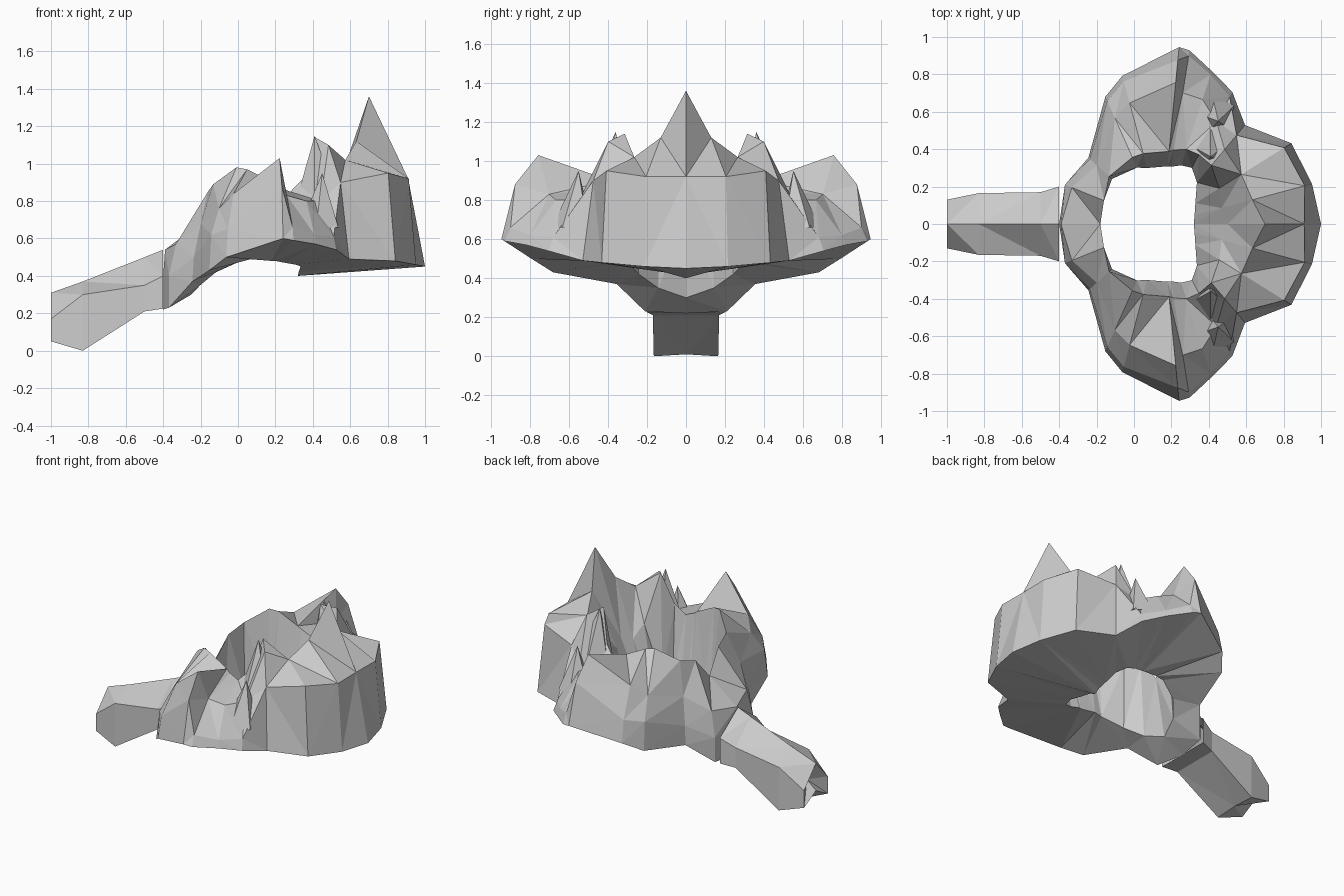
import bpy, bmesh, math
from mathutils import Vector

if "Cube" in bpy.data.objects:
    bpy.data.objects.remove(bpy.data.objects["Cube"])


def finish(name, bm, mirror=False):
    bmesh.ops.recalc_face_normals(bm, faces=bm.faces)
    mesh = bpy.data.meshes.new(name)
    bm.to_mesh(mesh)
    bm.free()
    ob = bpy.data.objects.new(name, mesh)
    bpy.context.collection.objects.link(ob)
    if mirror:
        m = ob.modifiers.new("mirror", 'MIRROR')
        m.use_axis = (False, True, False)
        m.use_clip = True
    return ob


def loft(name, sections, mirror=False, dent=None):
    """Skin closed cross-sections with flat triangles; dent hollows the start."""
    bm = bmesh.new()
    rows = [[bm.verts.new(p) for p in s] for s in sections]
    n = len(rows[0])
    for a, b in zip(rows, rows[1:]):
        for i in range(n):
            j = (i + 1) % n
            bm.faces.new((a[i], a[j], b[j], b[i]))
    if dent:
        mid = bm.verts.new(dent)
        for i in range(n):
            bm.faces.new((rows[0][i], rows[0][(i + 1) % n], mid))
    bmesh.ops.triangulate(bm, faces=bm.faces, quad_method='SHORT_EDGE')
    return finish(name, bm, mirror)


# craggy ring: angle, then radius/height of inner bottom, outer bottom,
# outer side, outer top and inner top
ring = [
    (0,   .17, .40, .85, .45, .76, .92, .55, 1.36, .35, .78),
    (15,  .18, .42, .83, .46, .79, .92, .50, 1.12, .33, .75),
    (32,  .21, .43, .815, .48, .77, .95, .50, 1.02, .36, .82),
    (50,  .29, .45, .69, .49, .62, .90, .52, 1.10, .41, 1.14),
    (62,  .34, .46, .80, .54, .77, .61, .62, .80, .42, .92),
    (72,  .33, .47, .86, .57, .84, .62, .70, .80, .42, .85),
    (81,  .31, .48, .94, .59, .91, .66, .71, .83, .40, .88),
    (84.5, .31, .48, .95, .60, .88, .88, .76, 1.03, .39, .90),
    (105, .31, .49, .82, .50, .79, .65, .67, .84, .39, .97),
    (114, .33, .48, .745, .43, .72, .62, .62, .76, .39, .98),
    (138, .36, .42, .53, .37, .52, .50, .47, .68, .38, .89),
    (158, .38, .35, .56, .23, .56, .40, .52, .57, .335, .85),
    (180, .40, .30, .55, .22, .55, .40, .54, .54, .33, .70),
]
sections = []
for ang, *rz in ring:
    t = math.radians(ang)
    sections.append([(0.15 + r * math.cos(t), r * math.sin(t), z)
                     for r, z in zip(rz[::2], rz[1::2])])
loft("craggy_ring", sections, mirror=True)

# tail: x, half width, bottom edge, bottom middle, side top, ridge
tail = [(-1, .13, .05, .12, .17, .31), (-.83, .165, 0, .01, .30, .37),
        (-.5, .17, .21, .21, .35, .50), (-.40, .20, .225, .225, .40, .54)]
loft("tail", [[(x, -w, b), (x, 0, m), (x, w, b),
               (x, w, s), (x, 0, r), (x, -w, s)]
              for x, w, b, m, s, r in tail], dent=(-.93, 0, .18))


def rock(name, x, y, z, tip, radius):
    """Leaning low-poly rock on both wings."""
    bm = bmesh.new()
    base = [bm.verts.new((x + radius * math.cos(a), y + radius * math.sin(a), z))
            for a in (i * math.tau / 5 + .5 for i in range(5))]
    top = bm.verts.new(tip)
    bm.faces.new(base)
    for i in range(5):
        bm.faces.new((base[i], base[(i + 1) % 5], top))
    finish(name, bm, mirror=True)


# loose crags standing on the wing terraces
rock("wing_crag", .44, .58, .66, (.45, .55, .95), .11)
rock("shoulder_crag", .43, .40, .80, (.41, .36, 1.15), .12)
